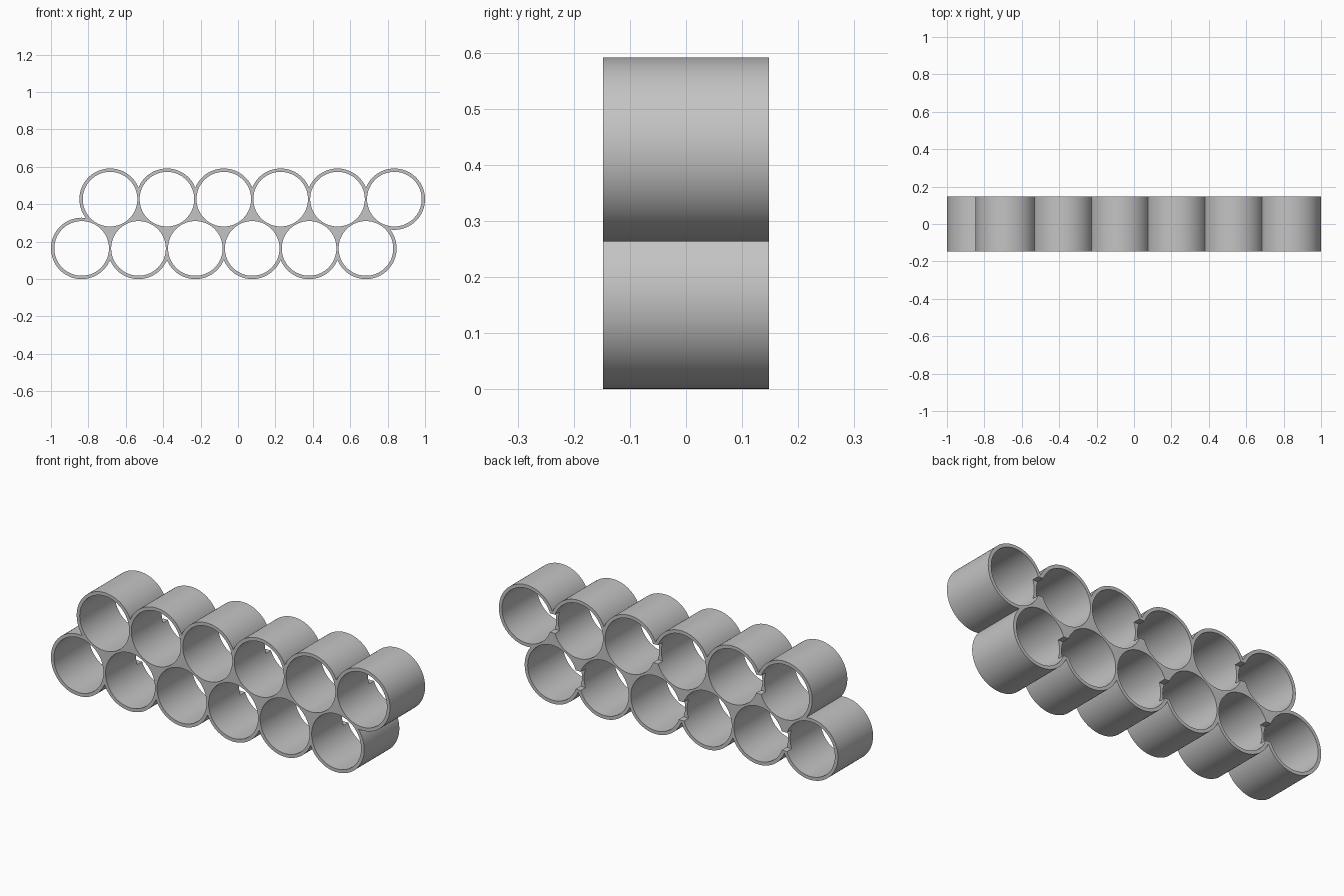
import bpy, bmesh, math
from mathutils import Matrix, Vector

if "Cube" in bpy.data.objects:
    bpy.data.objects.remove(bpy.data.objects["Cube"])

PITCH, R_OUT, R_IN = 0.304, 0.164, 0.146
HALF = 0.148                       # half depth along y
COUNT = 6
ROW = PITCH * math.sqrt(3) / 2     # row height of the honeycomb packing

lower = [Vector((-1 + R_OUT + PITCH * i, R_OUT)) for i in range(COUNT)]
upper = [c + Vector((PITCH / 2, ROW)) for c in lower]

grey = bpy.data.materials.new("grey plastic")
grey.diffuse_color = (0.55, 0.55, 0.55, 1)
grey.use_nodes = True
grey.node_tree.nodes["Principled BSDF"].inputs["Base Color"].default_value = grey.diffuse_color


def make_object(name, bm):
    bmesh.ops.recalc_face_normals(bm, faces=bm.faces)
    mesh = bpy.data.meshes.new(name)
    bm.to_mesh(mesh)
    bm.free()
    mesh.materials.append(grey)
    obj = bpy.data.objects.new(name, mesh)
    bpy.context.collection.objects.link(obj)
    return obj


# Scalloped block: one arc per tube around the outer loop of centres
loop = lower + upper[::-1]
spread = math.acos(PITCH / 2 / R_OUT)
outline = []
for i, c in enumerate(loop):
    to_prev = loop[i - 1] - c
    to_next = loop[(i + 1) % len(loop)] - c
    start = math.atan2(to_prev.y, to_prev.x) + spread
    end = math.atan2(to_next.y, to_next.x) - spread
    sweep = (end - start) % (2 * math.pi)
    steps = max(4, round(sweep / math.radians(4)))
    for k in range(steps):         # the last point belongs to the next arc
        a = start + sweep * k / steps
        outline.append((c.x + R_OUT * math.cos(a), -HALF, c.y + R_OUT * math.sin(a)))

bm = bmesh.new()
face = bm.faces.new([bm.verts.new(p) for p in outline])
ext = bmesh.ops.extrude_face_region(bm, geom=[face], use_keep_orig=True)
bmesh.ops.translate(bm, vec=(0, 2 * HALF, 0),
                    verts=[g for g in ext["geom"] if isinstance(g, bmesh.types.BMVert)])
holder = make_object("cell_holder", bm)

# Round bores through every tube
bm = bmesh.new()
for c in lower + upper:
    place = Matrix.Translation((c.x, 0, c.y)) @ Matrix.Rotation(math.pi / 2, 4, "X")
    bmesh.ops.create_cone(bm, cap_ends=True, segments=96, radius1=R_IN, radius2=R_IN,
                          depth=HALF * 4, matrix=place)
bores = make_object("bore_cutter", bm)

# Notches in every second shared wall, open to the back
bm = bmesh.new()
for row in (lower, upper):
    for i in range(0, COUNT, 2):
        place = Matrix.Translation((row[i].x + PITCH / 2, HALF, row[i].y))
        bmesh.ops.create_cube(bm, size=1, matrix=place @ Matrix.Diagonal((0.1, 0.08, 0.1, 1)))
notches = make_object("notch_cutter", bm)

bpy.context.view_layer.objects.active = holder
holder.select_set(True)
for cutter in (bores, notches):
    mod = holder.modifiers.new("cut", "BOOLEAN")
    mod.operation, mod.solver, mod.object = "DIFFERENCE", "EXACT", cutter
    bpy.ops.object.modifier_apply(modifier=mod.name)
    bpy.data.objects.remove(cutter)

bpy.ops.object.shade_smooth_by_angle(angle=math.radians(30))
